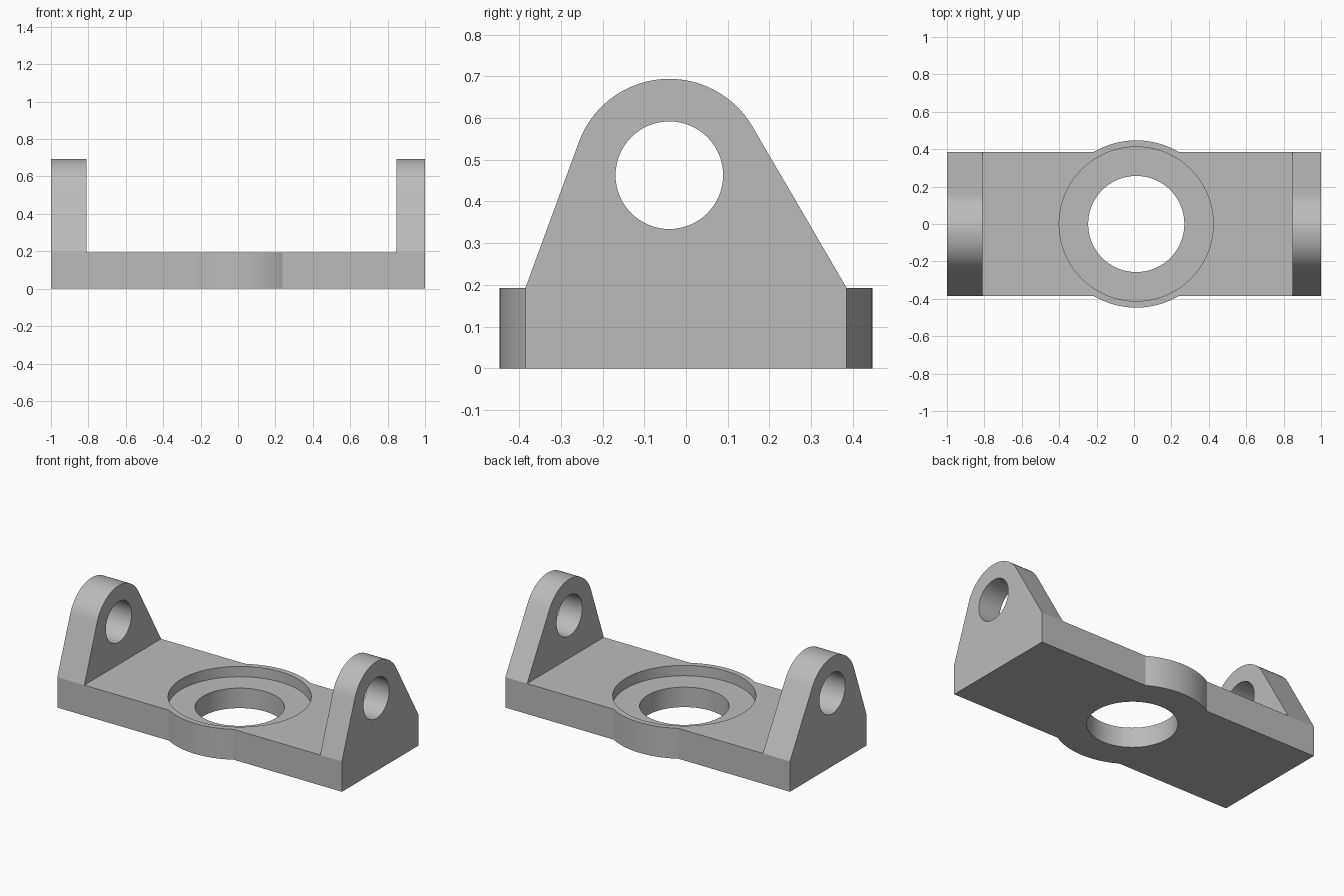
import bpy
import bmesh
from math import sin, cos, pi, atan2, acos, hypot, radians
from mathutils import Vector

if "Cube" in bpy.data.objects:
    bpy.data.objects.remove(bpy.data.objects["Cube"], do_unlink=True)

# Main dimensions
HALF_W, BASE_H = 0.385, 0.193
BOSS_X, BOSS_R = 0.012, 0.447
RECESS_R, RECESS_Z, BORE_R = 0.412, 0.127, 0.257
EYE_Y, EYE_Z, EYE_R, LUG_R = -0.04, 0.463, 0.129, 0.231
LUG_SPANS = {"right_lug": (-1, -0.81), "left_lug": (0.847, 1)}

grey = bpy.data.materials.new("plain grey")
grey.use_nodes = True
colour = (0.5, 0.5, 0.5, 1)
grey.diffuse_color = colour
grey.node_tree.nodes["Principled BSDF"].inputs["Base Color"].default_value = colour


def prism(name, outline, shift):
    """Extrude a closed outline of 3D points along a vector."""
    bm = bmesh.new()
    face = bm.faces.new([bm.verts.new(p) for p in outline])
    side = bmesh.ops.extrude_face_region(bm, geom=[face])["geom"]
    bmesh.ops.translate(bm, vec=Vector(shift),
                        verts=[v for v in side if isinstance(v, bmesh.types.BMVert)])
    bmesh.ops.recalc_face_normals(bm, faces=bm.faces)
    mesh = bpy.data.meshes.new(name)
    bm.to_mesh(mesh)
    bm.free()
    mesh.materials.append(grey)
    obj = bpy.data.objects.new(name, mesh)
    bpy.context.collection.objects.link(obj)
    return obj


def arc(cu, cv, r, start, end, n):
    return [(cu + r * cos(start + (end - start) * i / n),
             cv + r * sin(start + (end - start) * i / n)) for i in range(n + 1)]


def disc(name, r, z0, z1):
    ring = arc(BOSS_X, 0, r, 0, 2 * pi, 128)[:-1]
    return prism(name, [(x, y, z0) for x, y in ring], (0, 0, z1 - z0))


def combine(target, tool, operation):
    """Apply a boolean and remove the tool body."""
    tool.hide_render = True
    mod = target.modifiers.new(operation.lower(), "BOOLEAN")
    mod.operation, mod.solver, mod.object = operation, "EXACT", tool
    bpy.context.view_layer.objects.active = target
    bpy.ops.object.modifier_apply(modifier=mod.name)
    bpy.data.objects.remove(tool, do_unlink=True)


def tangent_angle(side):
    """Angle on the lug's round top where the flank meets it tangentially."""
    dy, dz = side * HALF_W - EYE_Y, BASE_H - EYE_Z
    return atan2(dz, dy) + side * acos(LUG_R / hypot(dy, dz))


# Base plate
plate = [(-1, -HALF_W), (1, -HALF_W), (1, HALF_W), (-1, HALF_W)]
bracket = prism("bracket_body", [(x, y, 0) for x, y in plate], (0, 0, BASE_H))

# Round boss in the middle
combine(bracket, disc("boss", BOSS_R, 0, BASE_H), "UNION")

# Upright lugs with tangent flanks and a round top
start, end = tangent_angle(1), tangent_angle(-1) % (2 * pi)
profile = [(-HALF_W, 0), (HALF_W, 0), (HALF_W, BASE_H)]
profile += arc(EYE_Y, EYE_Z, LUG_R, start, end, 48) + [(-HALF_W, BASE_H)]
for name, (x0, x1) in LUG_SPANS.items():
    lug = prism(name, [(x0, y, z) for y, z in profile], (x1 - x0, 0, 0))
    combine(bracket, lug, "UNION")

# Stepped bore through the boss, and the pin hole through both lugs
combine(bracket, disc("recess_cutter", RECESS_R, RECESS_Z, 1), "DIFFERENCE")
combine(bracket, disc("bore_cutter", BORE_R, -1, 1), "DIFFERENCE")
eye = arc(EYE_Y, EYE_Z, EYE_R, 0, 2 * pi, 64)[:-1]
combine(bracket, prism("eye_cutter", [(-2, y, z) for y, z in eye], (4, 0, 0)), "DIFFERENCE")

# Smooth the round walls, keep the edges sharp
bpy.ops.object.select_all(action="DESELECT")
bracket.select_set(True)
bpy.context.view_layer.objects.active = bracket
bpy.ops.object.shade_smooth_by_angle(angle=radians(20))
